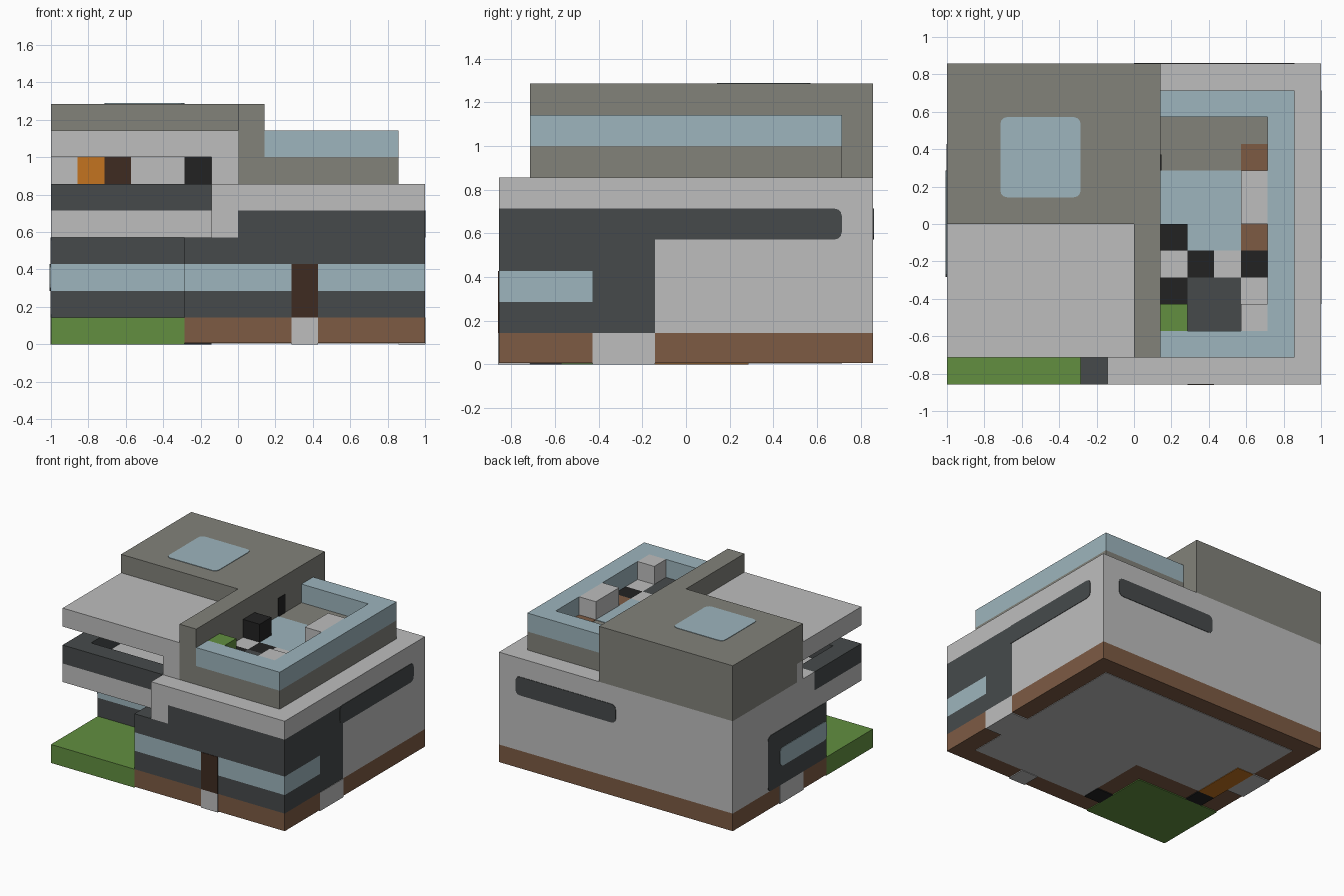
import bpy
import bmesh

if "Cube" in bpy.data.objects:
    bpy.data.objects.remove(bpy.data.objects["Cube"], do_unlink=True)

UNIT = 1 / 7    # everything sits on a 14 x 12 x 9 block grid
E = 0.025       # how far painted panels stand proud, in blocks


def linear(c):
    return c / 12.92 if c <= 0.04045 else ((c + 0.055) / 1.055) ** 2.4


def material(name, code):
    rgb = [linear(int(code[i:i + 2], 16) / 255) for i in (0, 2, 4)]
    m = bpy.data.materials.new(name)
    m.use_nodes = True
    m.diffuse_color = (*rgb, 1)
    m.node_tree.nodes["Principled BSDF"].inputs["Base Color"].default_value = (*rgb, 1)
    return m


light = material("light_plaster", "BEBEBE")
dark = material("dark_slate", "464A4B")
glass = material("pale_blue_glass", "9DB5BD")
gray = material("warm_gray", "82827A")
brown = material("brown_wood", "7D5B44")
deep = material("dark_brown", "3F2B21")
green = material("grass_green", "628F40")
orange = material("orange", "C37420")
black = material("black", "222222")


def box(name, mat, x, y, z, round_axis=None):
    """Box from block ranges; round_axis rounds the edges along that axis."""
    bm = bmesh.new()
    bmesh.ops.create_cube(bm, size=1)
    for v in bm.verts:
        v.co = [(r[0] if c < 0 else r[1]) * UNIT for c, r in zip(v.co, (x, y, z))]
    if round_axis is not None:
        edges = [e for e in bm.edges
                 if abs(e.verts[0].co[round_axis] - e.verts[1].co[round_axis]) > 1e-6]
        bmesh.ops.bevel(bm, geom=edges, offset=0.25 * UNIT, segments=3,
                        profile=0.5, affect='EDGES')
    mesh = bpy.data.meshes.new(name)
    bm.to_mesh(mesh)
    bm.free()
    mesh.materials.append(mat)
    ob = bpy.data.objects.new(name, mesh)
    bpy.context.collection.objects.link(ob)
    return ob


# Plinth, lawn and underside
box("lawn", green, (-7, -2), (-6, -2), (0, 1))
box("plinth_main", brown, (-7, 7), (-2, 6), (2 * E, 1))
box("plinth_front", brown, (-2, 7), (-6, -2), (2 * E, 1))
box("floor_main", light, (-6, 6), (-1, 5), (E, 3 * E))
box("floor_front", light, (-1, 6), (-5, -1), (E, 3 * E))
box("front_step", light, (2, 3), (-6 - E, -5), (0, 1))
box("right_step", light, (6, 7 + E), (-3, -1), (0, 1))
box("left_step", light, (-7 - E, -6), (0, 2), (0, 1))
box("floor_rug", orange, (-6, -5), (-1, 2), (0, 3 * E))
box("floor_post_left", black, (-6, -5), (-2, -1), (0, 3 * E))
box("floor_post_front", black, (-2, -1), (-5, -4), (0, 3 * E))

# Ground floor: plain rear body, banded front wing and recessed left wall
box("rear_body", light, (-7, 7), (-1, 6), (1, 6))
for level, mat in ((1, dark), (2, glass), (3, dark)):
    span = (level, level + 1)
    box("wing_band", mat, (-2, 7), (-6, -3), span)
    box("wing_rear_band", dark, (-2, 7), (-3, -1), span)
    box("recess_band", mat, (-7, -2), (-2, -1), span)
box("front_door", deep, (2, 3), (-6 - E, -5), (1, 3))
box("left_wall_panel", dark, (-7 - E, -6), (-1.99, 3), (1, 4), 0)
box("left_window", glass, (-7 - 2 * E, -6), (-1.99, 2), (2, 3), 0)
box("wing_upper_band", dark, (0, 7), (-6, -1), (4, 5))
box("wing_cap", light, (-1, 7), (-6, -1), (5, 6))
box("wing_corner", light, (-1, 0), (-6, -1), (4, 5))
box("right_strip", dark, (6, 7 + E), (-1.3, 5), (4, 5), 0)
box("back_strip", dark, (0, 6), (5, 6 + E), (4, 5), 1)

# Balcony
box("balcony_floor", light, (-7, -1), (-5, -1), (4, 5))
box("balcony_front_rail", dark, (-7, -1), (-5, -4), (5, 6))
box("balcony_left_rail", dark, (-7, -6), (-4, -1), (5, 6))
box("balcony_side_wall", light, (-1, 0), (-5, 0), (6, 7))
box("balcony_roof", light, (-7, 0), (-5, 0), (7, 8))
box("balcony_back_wall", light, (-7, -1), (-E, 0.5), (6, 7))
for name, mat, x in (("wall_cabinet", orange, -6), ("balcony_door", deep, -5),
                     ("wall_screen", black, -2)):
    box(name, mat, (x, x + 1), (-2 * E, 0.5), (6, 7))

# Upper storey, roof beam and skylight
box("upper_block", gray, (-7, 1), (0, 6), (6, 9))
box("roof_beam", gray, (0, 1), (-5, 0), (6, 9))
box("skylight", glass, (-5, -2), (1, 4), (8.9, 9 + E), 2)

# Roof terrace with glass parapet
box("terrace_base", gray, (1, 6), (-5, 5), (6, 7))
box("parapet_right", glass, (5, 6), (-5, 5), (7, 8))
for name, y in (("parapet_front", -5), ("parapet_back", 4)):
    box(name, glass, (1, 5), (y, y + 1), (7, 8))


def tile(name, mat, x, y, top=7 + E):
    box(name, mat, x, y, (6.9, top))


tile("pool", glass, (1, 4), (0, 2))
tile("pool_edge", glass, (2, 4), (-1, 0))
tile("terrace_mat", dark, (2, 4), (-4, -2))
for y in (-1, 2):
    tile("wood_tile", brown, (4, 5), (y, y + 1))
for x, y in ((1, -2), (3, -2), (4, -3)):
    tile("light_tile", light, (x, x + 1), (y, y + 1))
for x, y in ((2, -2), (1, -3), (4, -2)):
    tile("black_tile", black, (x, x + 1), (y, y + 1))
tile("black_stool", black, (1, 2), (-1, 0), 8)
tile("hedge", green, (1, 2), (-4, -3), 8)
tile("bench", light, (4, 5), (0, 2), 8)
tile("seat", light, (4, 5), (-4, -3), 8)
box("terrace_door", black, (0.9, 1 + E), (2, 2.6), (7, 8))
